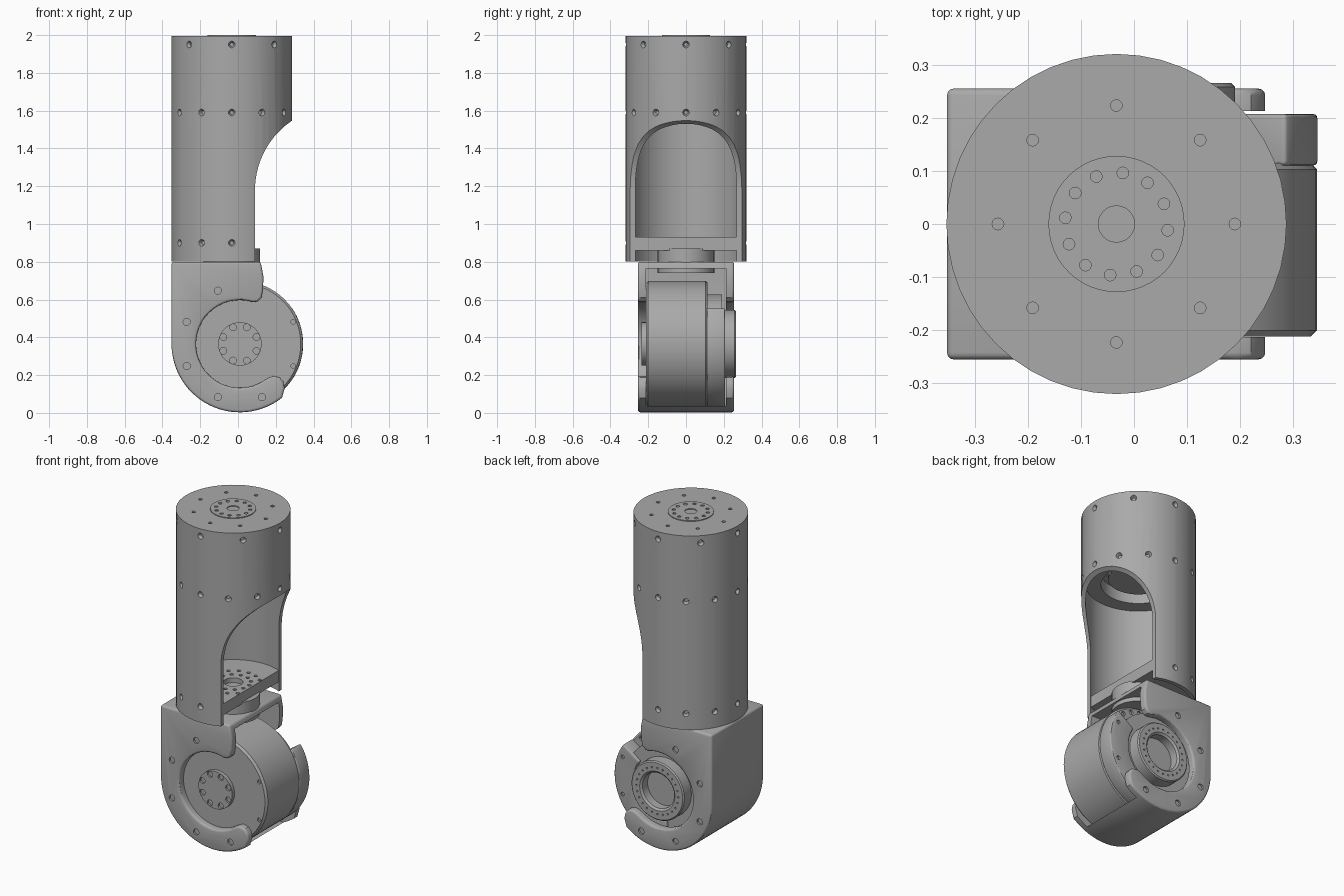
import bpy, bmesh
from math import cos, sin, pi, radians
from mathutils import Vector

if "Cube" in bpy.data.objects:
    bpy.data.objects.remove(bpy.data.objects["Cube"])

grey = bpy.data.materials.new("plain grey")
grey.use_nodes = True
COLOUR = (0.4, 0.4, 0.4, 1)
grey.diffuse_color = COLOUR
grey.node_tree.nodes["Principled BSDF"].inputs["Base Color"].default_value = COLOUR

TUBE_X = -0.033           # vertical axis of the tube
JOINT = (0.01, 0.365)     # x, z of the horizontal joint axis


def finish(name, bm):
    bmesh.ops.remove_doubles(bm, verts=bm.verts, dist=1e-5)
    bmesh.ops.recalc_face_normals(bm, faces=bm.faces)
    mesh = bpy.data.meshes.new(name)
    bm.to_mesh(mesh)
    bm.free()
    mesh.materials.append(grey)
    obj = bpy.data.objects.new(name, mesh)
    bpy.context.collection.objects.link(obj)
    return obj


def lathe(name, profile, axis, steps=48):
    """Turn (radius, height) points about the tube axis or the joint axis."""
    bm = bmesh.new()
    rings = []
    for i in range(steps):
        a = 2 * pi * i / steps
        ring = []
        for r, h in profile:
            if axis == "tube":
                p = (TUBE_X + r * cos(a), r * sin(a), h)
            else:
                p = (JOINT[0] + r * cos(a), h, JOINT[1] + r * sin(a))
            ring.append(bm.verts.new(p))
        rings.append(ring)
    for i in range(steps):
        a, b = rings[i], rings[(i + 1) % steps]
        for j in range(len(profile) - 1):
            quad = [a[j], a[j + 1], b[j + 1], b[j]]
            if profile[j][0] == 0:
                quad.pop(3)
            elif profile[j + 1][0] == 0:
                quad.pop(2)
            bm.faces.new(quad)
    return finish(name, bm)


def slab(name, outline, y0, y1):
    """Extrude an x-z outline along y."""
    bm = bmesh.new()
    face = bm.faces.new([bm.verts.new((x, y0, z)) for x, z in outline])
    new = bmesh.ops.extrude_face_region(bm, geom=[face])["geom"]
    moved = [v for v in new if isinstance(v, bmesh.types.BMVert)]
    bmesh.ops.translate(bm, verts=moved, vec=(0, y1 - y0, 0))
    return finish(name, bm)


def arc(r, start, end, steps):
    angles = [radians(start + (end - start) * i / steps) for i in range(steps + 1)]
    return [(JOINT[0] + r * cos(a), JOINT[1] + r * sin(a)) for a in angles]


def drill(spots):
    """One cutter from (point, outward direction, mouth radius, floor radius, depth)."""
    bm = bmesh.new()
    for point, out, r1, r2, depth in spots:
        out = Vector(out).normalized()
        turn = out.to_track_quat("Z", "Y").to_matrix().to_4x4()
        turn.translation = Vector(point) - out * (depth / 2 - 0.002)
        bmesh.ops.create_cone(bm, cap_ends=True, segments=12, radius1=r2,
                              radius2=r1, depth=depth + 0.004, matrix=turn)
    cutter = finish("hole_cutter", bm)
    cutter.hide_render = True
    return cutter


def complete(obj, *cutters, bevel=0):
    """Apply bevel and cuts, then smooth with sharp edges."""
    if bevel:
        mod = obj.modifiers.new("soft_edges", "BEVEL")
        mod.width, mod.segments = bevel, 3
        mod.limit_method, mod.angle_limit = "ANGLE", radians(60)
    for c in cutters:
        mod = obj.modifiers.new("cut", "BOOLEAN")
        mod.operation, mod.solver, mod.object = "DIFFERENCE", "EXACT", c
    bpy.context.view_layer.update()
    deps = bpy.context.evaluated_depsgraph_get()
    obj_mesh = bpy.data.meshes.new_from_object(obj.evaluated_get(deps))
    obj.modifiers.clear()
    obj.data = obj_mesh
    for c in cutters:
        bpy.data.objects.remove(c)
    bpy.ops.object.select_all(action="DESELECT")
    obj.select_set(True)
    bpy.context.view_layer.objects.active = obj
    bpy.ops.object.shade_smooth_by_angle(angle=radians(30))
    return obj


def tube_ring(r, z, count, size, depth=0.015, offset=0):
    spots = []
    for i in range(count):
        a = 2 * pi * i / count + radians(offset)
        spots.append(((TUBE_X + r * cos(a), r * sin(a), z), (0, 0, 1), size, size, depth))
    return spots


def side_screws(z, count):
    spots = []
    for i in range(count):
        a = 2 * pi * i / count
        d = Vector((cos(a), sin(a), 0))
        spots.append((d * 0.32 + Vector((TUBE_X, 0, z)), d, 0.02, 0.01, 0.02))
    return spots


def joint_ring(r, y, angles, size, depth=0.012):
    side = 1 if y > 0 else -1
    return [((JOINT[0] + r * cos(radians(a)), y, JOINT[1] + r * sin(radians(a))),
             (0, side, 0), size, size, depth) for a in angles]


# Upper tube with its scooped opening and screw holes
tube = lathe("upper_tube", [(0, 1.995), (0.32, 1.995), (0.32, 0.802), (0.296, 0.802),
                            (0.296, 1.575), (0.21, 1.575), (0.21, 1.65), (0, 1.65)], "tube")
R = 0.442
scoop = [(0.09, 0.7)]
for i in range(15):
    a = radians(60 * i / 14)
    scoop.append((0.09 + R * (1 - cos(a)), 1.18 + R * sin(a)))
scoop.append((0.6, 0.7))
scoop_cutter = slab("scoop_cutter", scoop, -0.5, 0.5)
screws = drill(side_screws(1.95, 8) + side_screws(1.59, 12) + side_screws(0.9, 12)
               + tube_ring(0.223, 1.995, 8, 0.011))
complete(tube, scoop_cutter, screws)

# Top output flange and the one hanging inside the tube
top = lathe("top_flange", [(0, 1.96), (0.128, 1.96), (0.128, 2.0), (0.034, 2.0),
                           (0.034, 1.975), (0, 1.975)], "tube")
complete(top, drill(tube_ring(0.097, 2.0, 12, 0.011, offset=23)))
complete(lathe("inner_motor_ring", [(0, 1.61), (0.17, 1.61), (0.17, 1.66), (0, 1.66)], "tube"))

# Mounting plate across the bottom of the tube
plate = lathe("mounting_plate", [(0, 0.86), (0.297, 0.86), (0.297, 0.93), (0.055, 0.93),
                                 (0.055, 0.9), (0, 0.9)], "tube")
edge_cutter = slab("edge_cutter", [(0.088, 0.7), (0.6, 0.7), (0.6, 1), (0.088, 1)], -0.5, 0.5)
complete(plate, edge_cutter, drill(tube_ring(0.1, 0.93, 12, 0.011, offset=10)
                                   + tube_ring(0.15, 0.93, 16, 0.011)))
complete(lathe("swivel_hub", [(0, 0.74), (0.15, 0.74), (0.15, 0.87), (0, 0.87)], "tube"))

# Fork bracket: a hook-shaped shell around the joint, hollow inside
outline = [(0.12, 0.8), (-0.352, 0.8)] + arc(0.362, 180, 308, 28)
outline += [(0.247, 0.13), (0.24, 0.165), (0.22, 0.188), (0.19, 0.195), (0.165, 0.188)]
outline += arc(0.232, -55, -288, 40)
outline += [(0.105, 0.59), (0.125, 0.61), (0.132, 0.65), (0.135, 0.72)]
bracket = slab("fork_bracket", outline, -0.255, 0.255)
hollow = [(0.5, 0.765), (-0.322, 0.765)] + arc(0.337, 180, 283, 24) + [(0.5, 0.037)]
hollow_cutter = slab("hollow_cutter", hollow, -0.213, 0.213)
bolts = []
for side in (-1, 1):
    for spot in joint_ring(0.305, side * 0.255, [112.5 + 45 * i for i in range(5)], 0.019):
        bolts.append(spot)
complete(bracket, hollow_cutter, drill(bolts), bevel=0.013)

# Joint motor drum and its front hub
drum = lathe("motor_drum", [(0, -0.212), (0.322, -0.212), (0.334, -0.2), (0.334, 0.103),
                            (0.322, 0.115), (0, 0.115)], "joint", 64)
complete(drum, drill(joint_ring(0.305, -0.212, (22.5, -22.5), 0.012)
                     + joint_ring(0.3, 0.115, (45, 57, 69, 81), 0.014)))
hub = lathe("front_hub", [(0, -0.2), (0.115, -0.2), (0.115, -0.235), (0, -0.235)], "joint")
complete(hub, drill(joint_ring(0.095, -0.235, [22.5 + 45 * i for i in range(8)], 0.018)))

# Rear bearing: stepped disc, side lug and hollow collar
complete(lathe("rear_disc", [(0, 0.1), (0.262, 0.1), (0.262, 0.19), (0, 0.19)], "joint"))
lug = slab("rear_lug", arc(0.335, 35, -95, 30) + arc(0.2, -95, 35, 24), 0.11, 0.207)
complete(lug, drill(joint_ring(0.3, 0.207, (22.5, -22.5), 0.012)), bevel=0.008)
collar = lathe("rear_collar", [(0, 0.15), (0.18, 0.15), (0.18, 0.258), (0.173, 0.265),
                               (0.12, 0.265), (0.108, 0.255), (0.108, 0.205), (0, 0.205)], "joint")
complete(collar, drill(joint_ring(0.142, 0.265, range(0, 360, 15), 0.005)))
